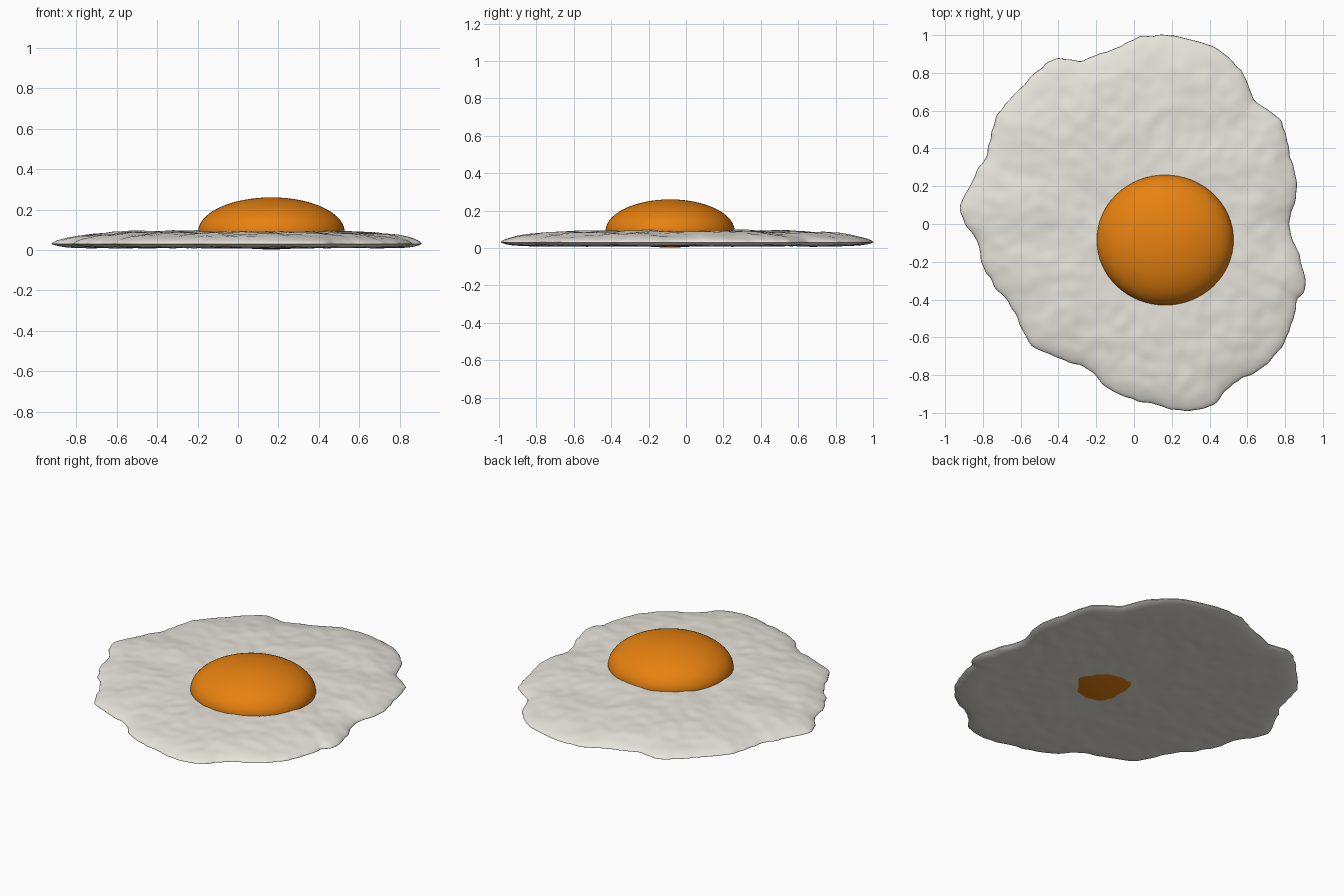
import bpy, bmesh, math
from mathutils import Vector, noise

cube = bpy.data.objects.get("Cube")
if cube:
    bpy.data.objects.remove(cube, do_unlink=True)


def make_material(name, color):
    mat = bpy.data.materials.new(name)
    mat.use_nodes = True
    mat.diffuse_color = color
    bsdf = mat.node_tree.nodes["Principled BSDF"]
    bsdf.inputs["Base Color"].default_value = color
    bsdf.inputs["Roughness"].default_value = 0.6
    return mat


def finish(bm, name, mat):
    bmesh.ops.recalc_face_normals(bm, faces=bm.faces)
    for face in bm.faces:
        face.smooth = True
    mesh = bpy.data.meshes.new(name)
    bm.to_mesh(mesh)
    bm.free()
    mesh.materials.append(mat)
    obj = bpy.data.objects.new(name, mesh)
    bpy.context.collection.objects.link(obj)
    return obj


def closed_spline(points, steps):
    """Smooth closed curve through the points."""
    result, n = [], len(points)
    for i in range(n):
        a, b, c, d = (Vector(points[(i + k) % n]) for k in (-1, 0, 1, 2))
        for s in range(steps):
            t = s / steps
            result.append(b + 0.5 * t * ((c - a) + t * ((2 * a - 5 * b + 4 * c - d)
                                         + t * (3 * (b - c) + d - a))))
    return result


white_mat = make_material("cooked egg white", (0.80, 0.78, 0.71, 1))
yolk_mat = make_material("yolk orange", (0.80, 0.22, 0.005, 1))

# Wavy rim of the egg white, counter-clockwise from the right
rim = [(.82, 0), (.86, .15), (.83, .35), (.77, .55), (.64, .66), (.56, .82),
       (.38, .96), (.1, 1), (-.05, .95), (-.27, .87), (-.42, .87), (-.55, .77),
       (-.72, .58), (-.78, .38), (-.87, .2), (-.92, .06), (-.83, -.1),
       (-.79, -.25), (-.64, -.45), (-.54, -.64), (-.25, -.77), (-.12, -.88),
       (.07, -.95), (.27, -.99), (.42, -.96), (.53, -.84), (.68, -.76),
       (.81, -.6), (.86, -.42), (.91, -.33), (.87, -.15)]
outline = closed_spline(rim, 12)
RINGS = 50
EDGE_Z = 0.03
center = Vector((0.1, 0))


def bumps(x, y, seed, scale):
    return noise.noise(Vector((x * scale, y * scale, seed)))


def top_height(t, p):
    dome = EDGE_Z + 0.062 * (1 - t ** 5) ** 0.6
    rough = 0.009 * bumps(p.x, p.y, 1, 5) + 0.005 * bumps(p.x, p.y, 2, 14)
    return dome + rough * min(1, (1 - t) * 8)


def bottom_height(t, p):
    base = 0.011 + (EDGE_Z - 0.011) * t ** 24
    rough = 0.005 * bumps(p.x, p.y, 3, 5) + 0.003 * bumps(p.x, p.y, 4, 14)
    return base + rough * min(1, (1 - t) * 8)


# Egg white: two rumpled skins sharing the rim
bm = bmesh.new()
count = len(outline)


def add_ring(t, height):
    ring = []
    for p in outline:
        crinkle = 1 + t ** 6 * 0.013 * bumps(p.x, p.y, 5, 16)
        q = center + (p - center) * t * crinkle
        ring.append(bm.verts.new((q.x, q.y, height(t, q))))
    return ring


def bridge(a, b):
    for i in range(count):
        j = (i + 1) % count
        bm.faces.new((a[i], a[j], b[j], b[i]))


edge = add_ring(1, top_height)
for height in (top_height, bottom_height):
    previous = edge
    for k in range(1, RINGS):
        # rings crowd together toward the rim
        ring = add_ring(1 - (k / RINGS) ** 1.5, height)
        bridge(previous, ring)
        previous = ring
    middle = bm.verts.new((*center, height(0, center)))
    for i in range(count):
        bm.faces.new((previous[i], previous[(i + 1) % count], middle))
finish(bm, "egg_white", white_mat)

# Yolk: tall dome above, shallow bowl below that just reaches the underside
bm = bmesh.new()
bmesh.ops.create_uvsphere(bm, u_segments=64, v_segments=40, radius=1)
for v in bm.verts:
    v.co.x *= 0.362
    v.co.y *= 0.345
    v.co.z *= 0.17 if v.co.z > 0 else 0.087
yolk = finish(bm, "yolk", yolk_mat)
yolk.location = (0.165, -0.085, 0.09)
